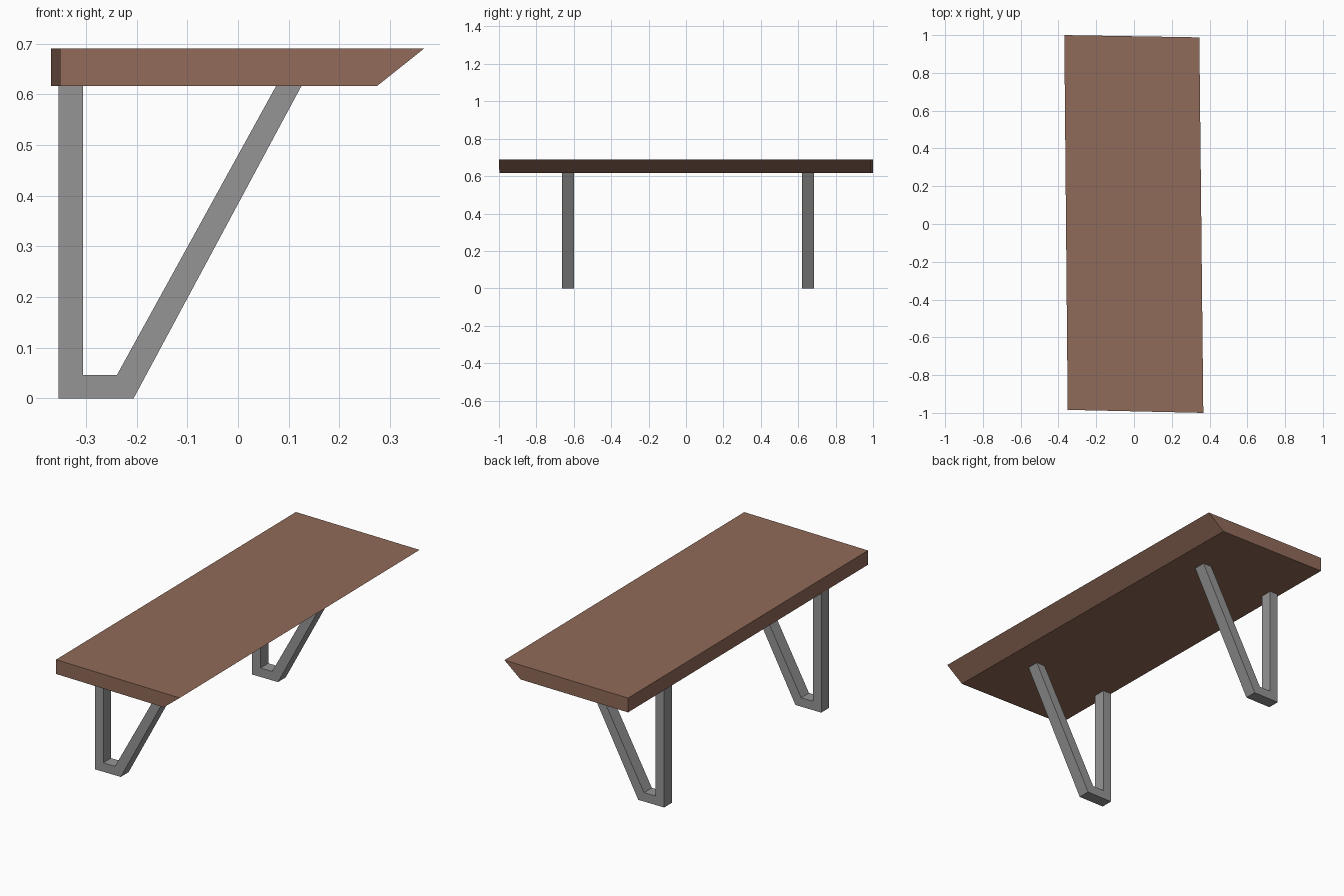
import bpy, bmesh

if "Cube" in bpy.data.objects:
    bpy.data.objects.remove(bpy.data.objects["Cube"])

def material(name, rgb):
    m = bpy.data.materials.new(name)
    m.diffuse_color = (*rgb, 1)
    m.use_nodes = True
    m.node_tree.nodes["Principled BSDF"].inputs["Base Color"].default_value = m.diffuse_color
    return m

def loft(name, ring_a, ring_b, mat):
    """Closed solid between two matching polygon outlines."""
    bm = bmesh.new()
    a = [bm.verts.new(p) for p in ring_a]
    b = [bm.verts.new(p) for p in ring_b]
    bm.faces.new(a)
    bm.faces.new(b[::-1])
    n = len(a)
    for i in range(n):
        j = (i + 1) % n
        bm.faces.new((a[i], b[i], b[j], a[j]))
    bmesh.ops.recalc_face_normals(bm, faces=bm.faces)
    me = bpy.data.meshes.new(name)
    bm.to_mesh(me)
    bm.free()
    me.materials.append(mat)
    ob = bpy.data.objects.new(name, me)
    bpy.context.collection.objects.link(ob)
    return ob

wood = material("wood", (0.28, 0.145, 0.1))
steel = material("steel", (0.3, 0.3, 0.3))

TOP, UNDER = 0.69, 0.616

# Slightly skewed table top, right edge undercut along its length
def end_section(left, right):
    under_x = right[0] - 0.093
    t = (under_x - left[0]) / (right[0] - left[0])
    under_y = left[1] + t * (right[1] - left[1])
    return [(*left, UNDER), (under_x, under_y, UNDER), (*right, TOP), (*left, TOP)]

loft("table_top",
     end_section((-0.351, -0.984), (0.367, -1.0)),
     end_section((-0.369, 1.0), (0.346, 0.988)), wood)

# Two V-shaped leg frames: upright, foot and sloping strut in one profile
profile = [(-0.354, UNDER), (-0.354, 0), (-0.206, 0), (0.125, UNDER),
           (0.075, UNDER), (-0.239, 0.046), (-0.306, 0.046), (-0.306, UNDER)]
for name, y in (("front_leg_frame", -0.663), ("back_leg_frame", 0.62)):
    loft(name, [(x, y, z) for x, z in profile],
         [(x, y + 0.064, z) for x, z in profile], steel)
